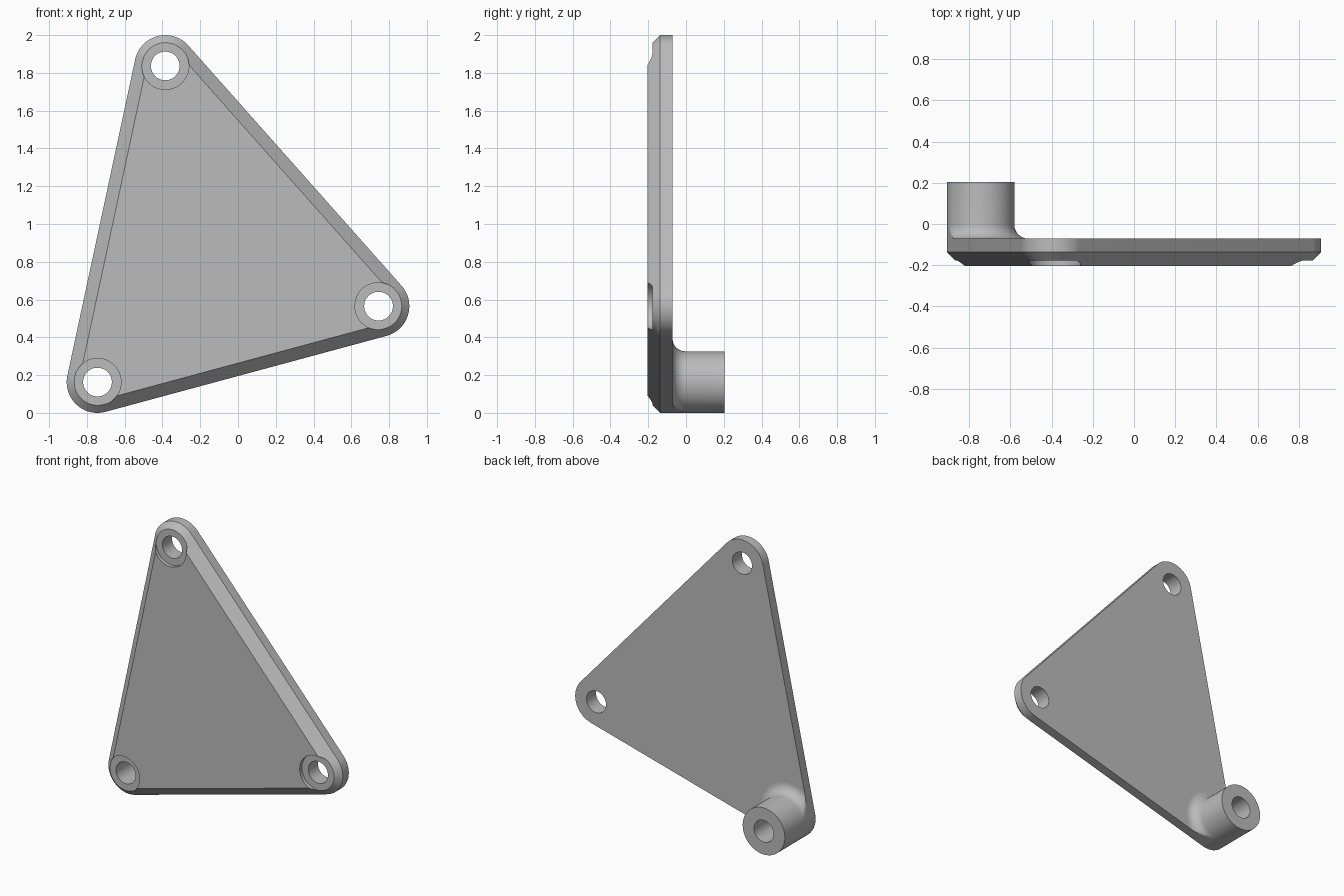
import bpy, bmesh
from math import sin, cos, pi, atan2, radians

cube = bpy.data.objects.get("Cube")
if cube:
    bpy.data.objects.remove(cube, do_unlink=True)

# Main dimensions; corners are (x, z), counter-clockwise seen from the front
CORNERS = [(-0.744, 0.163), (0.744, 0.565), (-0.385, 1.837)]
R, HOLE, BORE = 0.163, 0.076, 0.125
FRONT, FLOOR, RIM, BACK, END = -0.203, -0.177, -0.137, -0.071, 0.203
FILLET = 0.068
SEG = 96

grey = bpy.data.materials.new("plain_grey")
grey.use_nodes = True
colour = (0.5, 0.5, 0.5, 1)
grey.diffuse_color = colour
grey.node_tree.nodes["Principled BSDF"].inputs["Base Color"].default_value = colour


def loft(name, rings, closed=False):
    """Skin equal-length rings of points; cap the ends or join them up."""
    bm = bmesh.new()
    loops = [[bm.verts.new(p) for p in ring] for ring in rings]
    pairs = list(zip(loops, loops[1:]))
    if closed:
        pairs.append((loops[-1], loops[0]))
    else:
        bm.faces.new(loops[0])
        bm.faces.new(loops[-1])
    for a, b in pairs:
        for i in range(len(a)):
            j = (i + 1) % len(a)
            bm.faces.new((a[i], a[j], b[j], b[i]))
    bmesh.ops.recalc_face_normals(bm, faces=bm.faces)
    mesh = bpy.data.meshes.new(name)
    bm.to_mesh(mesh)
    bm.free()
    mesh.materials.append(grey)
    obj = bpy.data.objects.new(name, mesh)
    bpy.context.collection.objects.link(obj)
    return obj


def activate(obj):
    bpy.ops.object.select_all(action="DESELECT")
    obj.select_set(True)
    bpy.context.view_layer.objects.active = obj


def normal_angle(i):
    """Direction of the outward normal of the side leaving corner i."""
    (x0, z0), (x1, z1) = CORNERS[i], CORNERS[(i + 1) % 3]
    return atan2(x0 - x1, z1 - z0)


def outline(radius, y, steps=32):
    """Triangle with rounded corners."""
    points = []
    for i, (cx, cz) in enumerate(CORNERS):
        start = normal_angle(i - 1)
        sweep = (normal_angle(i) - start) % (2 * pi)
        for k in range(steps + 1):
            a = start + sweep * k / steps
            points.append((cx + radius * cos(a), y, cz + radius * sin(a)))
    return points


def circle(centre, radius, y, limit=None):
    points = []
    for k in range(SEG):
        a = 2 * pi * k / SEG
        r = min(radius, limit(a)) if limit else radius
        points.append((centre[0] + r * cos(a), y, centre[1] + r * sin(a)))
    return points


# Plate with a chamfered front edge
plate = loft("plate", [outline(R - (RIM - FRONT), FRONT), outline(R, RIM), outline(R, BACK)])

# Counterbored screw holes
for c in CORNERS:
    cutter = loft("hole_cutter", [circle(c, BORE, FRONT - 0.1), circle(c, BORE, FLOOR),
                                  circle(c, HOLE, FLOOR), circle(c, HOLE, BACK + 0.1)])
    cutter.hide_render = True
    cut = plate.modifiers.new("hole", "BOOLEAN")
    cut.operation = "DIFFERENCE"
    cut.solver = "EXACT"
    cut.object = cutter
    activate(plate)
    bpy.ops.object.modifier_apply(modifier=cut.name)
    bpy.data.objects.remove(cutter, do_unlink=True)


def plate_limit(a):
    """Distance from the boss centre to the plate's edge."""
    n1, n2 = normal_angle(2), normal_angle(0)
    if (a - n1) % (2 * pi) <= (n2 - n1) % (2 * pi):
        return R
    reach = max(cos(a - n1), cos(a - n2), 0.01)
    return R / reach


# Hollow boss, its filleted foot trimmed flush with the plate's sides
c = CORNERS[0]
rings = [circle(c, HOLE, BACK), circle(c, HOLE, END), circle(c, R, END)]
for k in range(13):
    t = pi / 2 * k / 12
    rings.append(circle(c, R + FILLET * (1 - cos(t)), BACK + FILLET * (1 - sin(t)), plate_limit))
boss = loft("boss", rings, closed=True)

for obj in (plate, boss):
    activate(obj)
    bpy.ops.object.shade_smooth_by_angle(angle=radians(25))
